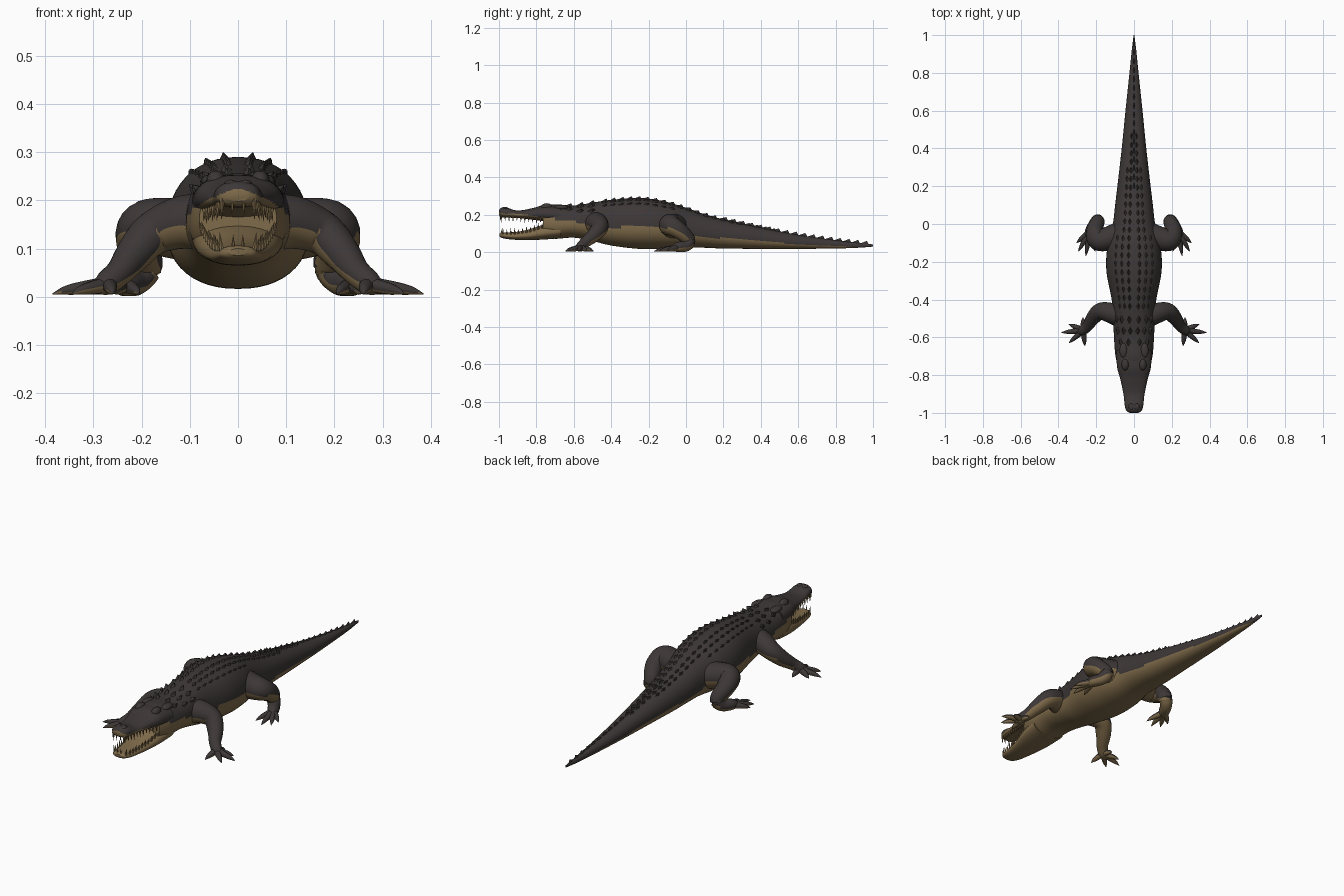
import bpy, bmesh, math
from mathutils import Vector

if "Cube" in bpy.data.objects:
    bpy.data.objects.remove(bpy.data.objects["Cube"])


def material(name, col):
    m = bpy.data.materials.new(name)
    m.diffuse_color = (*col, 1)
    m.use_nodes = True
    m.node_tree.nodes["Principled BSDF"].inputs["Base Color"].default_value = m.diffuse_color
    return m


DARK = material("dark hide", (0.047, 0.039, 0.038))
TAN = material("tan belly", (0.21, 0.145, 0.068))


def spline(pts, n):
    """Catmull-Rom through tuples of any size, n steps per span."""
    out = []
    for i in range(len(pts) - 1):
        a, b, c, d = (pts[max(0, min(len(pts) - 1, i + k))] for k in (-1, 0, 1, 2))
        for j in range(n):
            t = j / n
            out.append(tuple(0.5 * (2 * q + (r - p) * t + (2*p - 5*q + 4*r - s) * t*t
                                    + (3*q - p - 3*r + s) * t**3)
                             for p, q, r, s in zip(a, b, c, d)))
    return out + [pts[-1]]


def lerp_table(table, y):
    for a, b in zip(table, table[1:]):
        if a[0] <= y <= b[0]:
            t = (y - a[0]) / (b[0] - a[0])
            return [p + (q - p) * t for p, q in zip(a, b)]
    return list(table[0] if y < table[0][0] else table[-1])


def loft(bm, rings):
    rows = [[bm.verts.new(p) for p in ring] for ring in rings]
    n = len(rows[0])
    for a, b in zip(rows, rows[1:]):
        for i in range(n):
            bm.faces.new((a[i], a[(i + 1) % n], b[(i + 1) % n], b[i]))
    bm.faces.new(rows[0])
    bm.faces.new(rows[-1][::-1])


def finish(name, bm, is_tan, angle=40):
    bmesh.ops.recalc_face_normals(bm, faces=bm.faces)
    for f in bm.faces:
        f.material_index = int(is_tan(f.calc_center_median(), f.normal))
    me = bpy.data.meshes.new(name)
    bm.to_mesh(me)
    bm.free()
    me.materials.append(DARK)
    me.materials.append(TAN)
    ob = bpy.data.objects.new(name, me)
    bpy.context.collection.objects.link(ob)
    bpy.ops.object.select_all(action='DESELECT')
    ob.select_set(True)
    bpy.context.view_layer.objects.active = ob
    bpy.ops.object.shade_smooth_by_angle(angle=math.radians(angle))


P, MID = 0.9, 0.45          # roundness and height of the widest line


def section(y, hw, zb, zt, n=48):
    zm = zb + (zt - zb) * MID
    ring = []
    for i in range(n):
        a = 2 * math.pi * i / n
        c, s = math.cos(a), math.sin(a)
        h = (zt - zm) if s > 0 else (zm - zb)
        ring.append((math.copysign(abs(c)**P, c) * hw, y,
                     zm + math.copysign(abs(s)**P, s) * h))
    return ring


# Body and tail: y, half width, bottom, top
body = spline([(-.765, .08, .085, .245), (-.70, .098, .072, .256), (-.6, .106, .078, .25),
               (-.5, .11, .06, .265), (-.4, .118, .036, .28), (-.25, .146, .018, .29),
               (-.12, .141, .018, .273), (0, .112, .025, .238), (.1, .1, .024, .203),
               (.2, .088, .02, .176), (.4, .065, .018, .132), (.6, .045, .018, .093),
               (.8, .024, .02, .064), (.92, .012, .024, .05), (1, .002, .03, .042)], 8)
edge = [(-1, .19), (-.75, .185), (-.6, .165), (-.45, .125), (-.25, .142), (-.08, .13),
        (.05, .085), (.3, .068), (.6, .042), (.85, .032), (1, .02)]
bm = bmesh.new()
loft(bm, [section(*s) for s in body])
finish("body_and_tail", bm, lambda c, n: c.z < lerp_table(edge, c.y)[1])

# Jaws
upper = spline([(-1, .022, .198, .224), (-.988, .041, .188, .237), (-.96, .049, .185, .239),
                (-.9, .056, .183, .223), (-.82, .073, .174, .236), (-.76, .089, .165, .252),
                (-.67, .096, .15, .252)], 6)
lower = spline([(-.998, .017, .086, .1), (-.985, .037, .077, .106), (-.95, .048, .07, .106),
                (-.9, .056, .066, .11), (-.84, .068, .065, .122), (-.76, .086, .068, .148),
                (-.67, .094, .075, .165)], 6)
bm = bmesh.new()
loft(bm, [section(*s) for s in upper])
finish("upper_jaw", bm, lambda c, n: c.z < lerp_table(upper, c.y)[2] + .022)
bm = bmesh.new()
loft(bm, [section(*s) for s in lower])
finish("lower_jaw", bm, lambda c, n: True)

# Teeth: slim cones along both jaw edges
bm = bmesh.new()


def spike(base, tip, r, n=6):
    base, tip = Vector(base), Vector(tip)
    q = (tip - base).to_track_quat('Z', 'Y')
    ring = [bm.verts.new(base + q @ Vector((r * math.cos(2*math.pi*i/n),
            r * math.sin(2*math.pi*i/n), 0))) for i in range(n)]
    top = bm.verts.new(tip)
    for i in range(n):
        bm.faces.new((ring[i], ring[(i + 1) % n], top))
    bm.faces.new(ring[::-1])


for s in (-1, 1):
    for i in range(11):
        y = -.988 + .021 * i
        k = (.034, .024, .03)[i % 3] * (1 - .03 * i)
        _, hw, zb, zt = lerp_table(upper, y)
        spike((s * hw * .8, y, zb + .016), (s * hw * .84, y, zb - k + .004), .0065)
        y += .009
        _, hw, zb, zt = lerp_table(lower, y)
        spike((s * hw * .82, y, zt - .016), (s * hw * .95, y, zt + k - .006), .0065)
    spike((s * .012, -.992, .205), (s * .012, -.994, .165), .0055)
    spike((s * .01, -.985, .095), (s * .01, -.99, .13), .0055)
finish("teeth", bm, lambda c, n: True)

# Eye ridges and nostril mound
bm = bmesh.new()


def bump(loc, size):
    vs = bmesh.ops.create_uvsphere(bm, u_segments=16, v_segments=10, radius=1)['verts']
    for v in vs:
        v.co = Vector((v.co.x * size[0], v.co.y * size[1], v.co.z * size[2])) + Vector(loc)


for s in (-1, 1):
    bump((s * .046, -.745, .24), (.02, .032, .022))
    bump((s * .055, -.67, .24), (.022, .04, .014))
    bump((s * .015, -.968, .234), (.014, .018, .009))
finish("eye_and_nostril_bumps", bm, lambda c, n: False)

# Armour scutes along neck, back and tail
bm = bmesh.new()


def scute(x, y, length, width, height):
    _, hw, zb, zt = lerp_table(body, y)
    zm = zb + (zt - zb) * MID
    t = min(abs(x) / hw, .98)
    up = (1 - t**(2 / P))**(P / 2)
    z = zm + (zt - zm) * up
    nrm = Vector((x / hw**2, 0, (z - zm) / (zt - zm)**2)).normalized()
    side = Vector((nrm.z, 0, -nrm.x))
    slope = (lerp_table(body, y + .02)[3] - lerp_table(body, y - .02)[3]) / .04
    fwd = Vector((0, 1, slope)).normalized()
    o = Vector((x, y, z)) - nrm * .005
    pts = [o - fwd * length / 2, o - side * width / 2, o + fwd * length / 2,
           o + side * width / 2, o + nrm * (height + .005) + fwd * length * .28]
    v = [bm.verts.new(p) for p in pts]
    for i in range(4):
        bm.faces.new((v[i], v[(i + 1) % 4], v[4]))
    bm.faces.new(v[3::-1])


for s in (-1, 1):
    for i in range(21):                      # back rows
        y = -.44 + .045 * i
        hw = lerp_table(body, y)[1]
        scute(s * hw * .2, y, .05, .024, .012)
        if i < 17:
            scute(s * hw * .44, y, .05, .022, .011)
        if i < 9:
            scute(s * hw * .66, y, .05, .02, .008)
    for y, xs in ((-.63, (.03, .07)), (-.57, (.02, .055, .085)), (-.51, (.025, .065, .09))):
        for x in xs:                         # neck shields
            scute(s * x, y, .055, .03, .015)
for i in range(17):                          # tail crest
    y = .2 + .047 * i
    scute(0, y, .055, .012, .016)
finish("armour_scutes", bm, lambda c, n: False, 25)


def tube(bm, pts, n=20, steps=6):
    """Round limb through (x, y, z, radius) points."""
    path = spline(pts, steps)
    rings = []
    for i, p in enumerate(path):
        a, b = path[max(0, i - 1)], path[min(len(path) - 1, i + 1)]
        d = (Vector(b[:3]) - Vector(a[:3])).normalized()
        u = d.cross(Vector((0.1, 0.15, 1))).normalized()
        w = d.cross(u)
        rings.append([Vector(p[:3]) + (u * math.cos(t) + w * math.sin(t)) * max(p[3], .001)
                      for t in (2 * math.pi * k / n for k in range(n))])
    loft(bm, rings)


def leg(name, limb, palm, toes):
    for s, label in ((-1, "left"), (1, "right")):
        bm = bmesh.new()
        tube(bm, [(s * x, y, z, r) for x, y, z, r in limb])
        px, py = palm
        for x, y in toes:
            tube(bm, [(s * px, py, .026, .017),
                      (s * (px + (x - px) * .5), py + (y - py) * .5, .018, .0135),
                      (s * (px + (x - px) * .78), py + (y - py) * .78, .013, .009),
                      (s * x, y, .006, .001)], 10, 4)
        for v in bm.verts:                   # keep soles on the ground
            v.co.z = max(v.co.z, .002)
        finish(label + "_" + name, bm, lambda c, n: n.z < -.22)


leg("front_leg",
    [(.05, -.50, .15, .06), (.11, -.475, .155, .056), (.175, -.462, .132, .046),
     (.215, -.495, .09, .038), (.245, -.54, .052, .029), (.275, -.565, .028, .025),
     (.30, -.573, .02, .012)],
    (.268, -.562), [(.27, -.495), (.345, -.53), (.385, -.575), (.345, -.63), (.26, -.645)])
leg("hind_leg",
    [(.06, -.05, .135, .07), (.13, -.075, .142, .064), (.19, -.085, .145, .056),
     (.208, -.035, .115, .045), (.192, .015, .065, .036), (.21, .0, .034, .03),
     (.235, -.045, .027, .027), (.25, -.075, .02, .012)],
    (.235, -.04), [(.305, -.10), (.295, -.145), (.255, -.17), (.205, -.145)])
